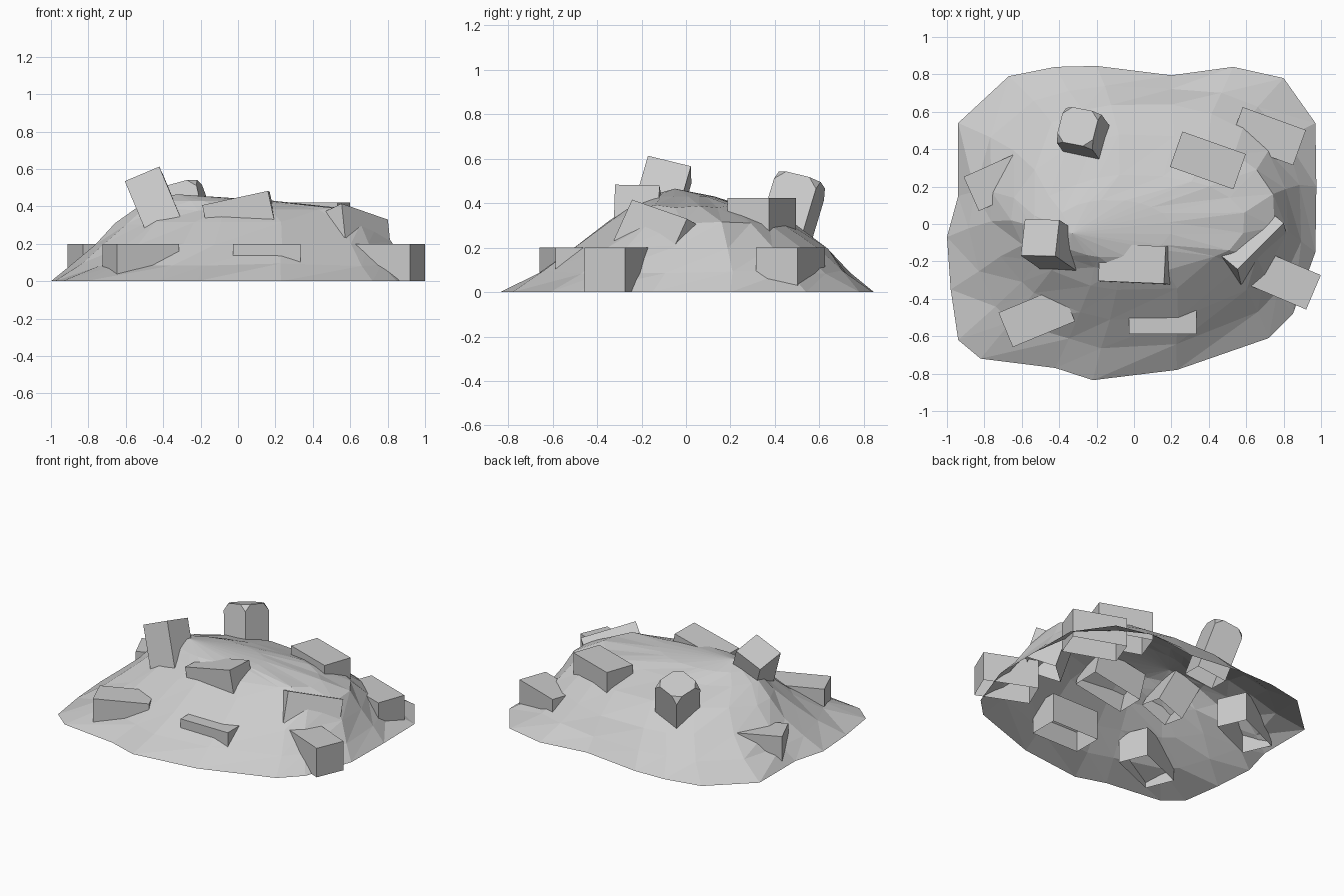
import bpy, bmesh, random
from math import cos, sin, radians, hypot
from mathutils import Vector, Matrix

if "Cube" in bpy.data.objects:
    bpy.data.objects.remove(bpy.data.objects["Cube"])

random.seed(4)


def finish(bm, name):
    mesh = bpy.data.meshes.new(name)
    bm.to_mesh(mesh)
    bm.free()
    ob = bpy.data.objects.new(name, mesh)
    bpy.context.collection.objects.link(ob)
    return ob


# Mound: open shell of stacked contours, rounder the higher they lie
outline = [(-.94, .54), (-.67, .79), (-.42, .84), (-.2, .845), (.2, .795), (.53, .84),
           (.8, .78), (.97, .54), (.975, .2), (.97, -.15), (.85, -.48), (.72, -.61),
           (.23, -.78), (-.22, -.835), (-.42, -.77), (-.82, -.72), (-.94, -.62),
           (-.98, -.35), (-1, -.07), (-.94, .15)]
# height, x min, x max, y min, y max, roundness
contours = [(0, -1, .975, -.835, .845, 0),
            (.09, -.88, .90, -.67, .75, .6),
            (.20, -.77, .83, -.53, .65, .92),
            (.31, -.66, .77, -.36, .48, 1),
            (.385, -.55, .60, -.25, .26, 1),
            (.43, -.44, .20, -.18, .13, 1)]
_, ax, bx, ay, by, _ = contours[0]
bm = bmesh.new()
rings = []
for z, x0, x1, y0, y1, roundness in contours:
    j = .008 if 0 < z < .4 else 0
    ring = []
    for x, y in outline:
        u, v = 2 * (x - ax) / (bx - ax) - 1, 2 * (y - ay) / (by - ay) - 1
        s = 1 + roundness * (1 / hypot(u, v) - 1)
        ring.append(bm.verts.new(((x0 + x1) / 2 + u * s * (x1 - x0) / 2 + random.uniform(-j, j),
                                  (y0 + y1) / 2 + v * s * (y1 - y0) / 2 + random.uniform(-j, j),
                                  z + random.uniform(-j, j))))
    rings.append(ring)
peak = bm.verts.new((-.33, -.05, .465))
n = len(outline)
for lo, hi in zip(rings, rings[1:]):
    for i in range(n):
        k = (i + 1) % n
        bm.faces.new((lo[k], lo[i], hi[i]))
        bm.faces.new((lo[k], hi[i], hi[k]))
for i in range(n):
    bm.faces.new((rings[-1][(i + 1) % n], rings[-1][i], peak))
bmesh.ops.recalc_face_normals(bm, faces=bm.faces)
if sum(f.normal.z for f in bm.faces) < 0:
    bmesh.ops.reverse_faces(bm, faces=bm.faces)
finish(bm, "rubble_mound")


# Bricks: identical blocks aimed along a direction, left open on the buried side
def brick(name, centre, along, up=(0, 0, 1), chip=0):
    a = Vector(along).normalized()
    side = Vector(up).cross(a).normalized()
    top = a.cross(side)
    rot = Matrix((a, side, top)).transposed().to_4x4()
    bm = bmesh.new()
    bmesh.ops.create_cube(bm, size=1, matrix=Matrix.Translation(centre) @ rot
                          @ Matrix.Diagonal((.36, .2, .2, 1)))
    bm.normal_update()
    bmesh.ops.delete(bm, geom=[min(bm.faces, key=lambda f: f.normal.z)], context='FACES_ONLY')
    if chip:  # knocked-off corners on the exposed end
        end = [v for v in bm.verts if (v.co - Vector(centre)).dot(a) > 0]
        bmesh.ops.bevel(bm, geom=end, offset=chip, affect='VERTICES', segments=1)
    finish(bm, name)


# Level bricks: x, y, z, heading in degrees
flat = [(.395, .34, .322, -19.5), (.716, .47, .1, -20), (.794, -.295, .1, -23),
        (-.706, .234, .1, 24), (-.52, -.497, .1, 22.5), (.153, -.487, .1, 0)]
for i, (x, y, z, deg) in enumerate(flat):
    brick(f"level_brick_{i + 1}", (x, y, z), (cos(radians(deg)), sin(radians(deg)), 0))

# Tilted bricks
brick("leaning_brick", (.01, -.215, .345), (.97, -.04, .21), (-.21, .03, .97))
brick("upright_brick_front", (-.435, -.12, .39), (-.36, .25, .86), (.9, 0, .42))
brick("upright_brick_back", (-.265, .47, .335), (-.2, .28, .93), (.97, -.2, .2), .045)
brick("sliding_brick", (.615, -.1, .247), (.69, .69, -.24), (-.1, .4, .9))
